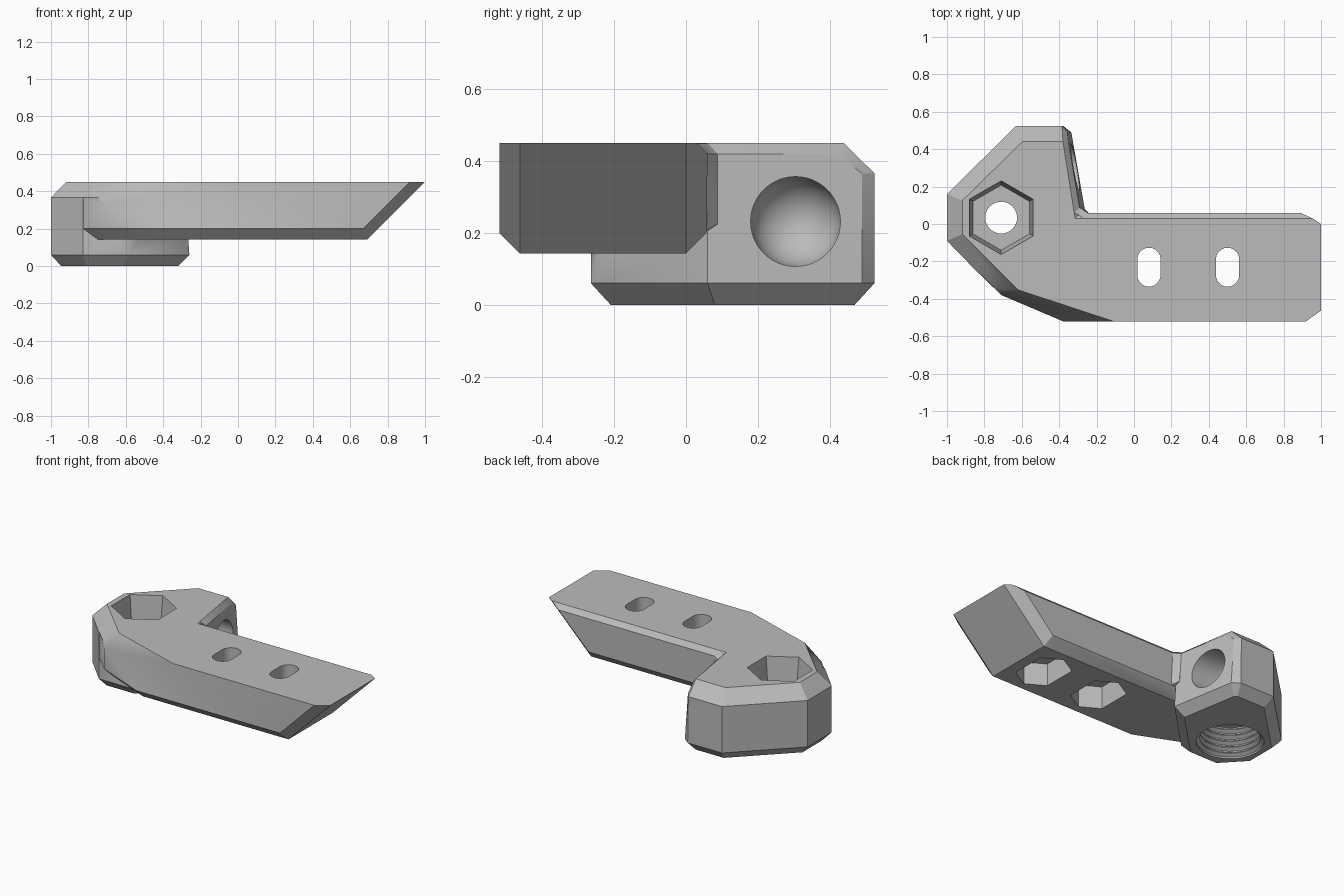
import bpy, bmesh, math
from mathutils import Matrix, Vector

if "Cube" in bpy.data.objects:
    bpy.data.objects.remove(bpy.data.objects["Cube"])

grey = bpy.data.materials.new("plain grey")
grey.diffuse_color = (0.5, 0.5, 0.5, 1)
grey.use_nodes = True
grey.node_tree.nodes["Principled BSDF"].inputs["Base Color"].default_value = grey.diffuse_color


def finish(bm, name):
    bmesh.ops.recalc_face_normals(bm, faces=bm.faces[:])
    me = bpy.data.meshes.new(name)
    bm.to_mesh(me)
    bm.free()
    me.materials.append(grey)
    ob = bpy.data.objects.new(name, me)
    bpy.context.collection.objects.link(ob)
    return ob


def hull(name, layers):
    """Convex solid from {height: [(x, y), ...]} outlines."""
    bm = bmesh.new()
    for z, pts in layers:
        for x, y in pts:
            bm.verts.new((x, y, z))
    res = bmesh.ops.convex_hull(bm, input=bm.verts[:])
    junk = {g for g in res["geom_interior"] + res["geom_unused"]
            if isinstance(g, bmesh.types.BMVert)}
    bmesh.ops.delete(bm, geom=list(junk), context='VERTS')
    bmesh.ops.dissolve_limit(bm, angle_limit=0.01, verts=bm.verts[:], edges=bm.edges[:])
    return finish(bm, name)


def lathe(name, profile, matrix, n=48):
    """Closed solid revolved about local z; profile runs from axis to axis."""
    bm = bmesh.new()
    vs = [bm.verts.new((r, 0, z)) for r, z in profile]
    es = [bm.edges.new(p) for p in zip(vs, vs[1:])]
    bmesh.ops.spin(bm, geom=vs + es, cent=(0, 0, 0), axis=(0, 0, 1),
                   angle=2 * math.pi, steps=n, use_duplicate=False)
    bmesh.ops.remove_doubles(bm, verts=bm.verts[:], dist=1e-4)
    bmesh.ops.transform(bm, matrix=matrix, verts=bm.verts[:])
    return finish(bm, name)


def ring(cx, cy, r, n, stretch=0.0):
    """Polygon with points on +-y, its halves pulled apart along y."""
    out = []
    for i in range(n):
        a = math.pi / 2 + 2 * math.pi * (i + (0.5 if n > 6 else 0)) / n
        s = math.sin(a)
        out.append((cx + r * math.cos(a), cy + r * s + math.copysign(stretch, s)))
    return out


CX, CY = -0.71, 0.034

# Hub: chamfered block whose right wall leans slightly
hub = hull("bracket", [
    (0.0, [(-.945, .135), (-.945, -.065), (-.81, -.21), (-.61, -.21),
           (-.32, .08), (-.385, .455), (-.4, .47), (-.605, .47)]),
    (0.06, [(-1, .16), (-1, -.09), (-.83, -.265), (-.585, -.265),
            (-.26, .06), (-.335, .49), (-.38, .525), (-.63, .525)]),
    (0.366, [(-1, .16), (-1, -.09), (-.83, -.265),
             (-.357, .49), (-.385, .525), (-.63, .525)]),
    (0.42, [(-.285, .06), (-.349, .42)]),
    (0.45, [(-.918, .125), (-.918, -.055), (-.79, -.18), (-.62, -.18),
            (-.315, .03), (-.38, .44), (-.597, .44)]),
])

# Arm: long bar with a sloping end and a faceted front left corner
arm = hull("arm", [
    (0.143, [(-.75, -.265), (-.685, -.33), (-.37, -.463), (.693, -.463),
             (.693, 0), (-.32, 0)]),
    (0.2, [(-.83, -.262), (-.71, -.38), (-.38, -.52), (.67, -.52),
           (.67, .057), (-.33, .057)]),
    (0.33, [(-.71, -.38)]),
    (0.366, [(-.98, -.11), (-.75, -.34)]),
    (0.42, [(.89, .06), (-.33, .06)]),
    (0.45, [(-.9, -.073), (-.622, -.351), (-.11, -.52), (.92, -.52),
            (1, -.463), (1, 0), (.955, .03), (-.35, .03)]),
])

# Small bevel filling the inner corner
fillet = hull("inner_corner", [
    (0.2, [(-.31, .04), (-.24, .05)]),
    (0.225, [(-.31, .09), (-.274, .088), (-.24, .058)]),
    (0.42, [(-.32, .09), (-.29, .088), (-.245, .058)]),
    (0.449, [(-.33, .07), (-.27, .03)]),
])

cutters = []

# Tapered hex pocket and bolt hole through the hub
cutters.append(hull("hex_pocket", [(0.27, ring(CX, CY, .174, 6)),
                                   (0.45, ring(CX, CY, .197, 6)),
                                   (0.5, ring(CX, CY, .203, 6))]))
cutters.append(lathe("bolt_hole", [(0, .1), (.085, .1), (.085, .4), (0, .4)],
                     Matrix.Translation((CX, CY, 0))))

# Threaded socket in the underside
thread = [(0, -.05), (.2, -.05), (.2, .01)]
for i in range(5):
    z = .01 + i * .04
    thread += [(.178, z + .014), (.178, z + .02), (.2, z + .034), (.2, z + .04)]
thread += [(0, .21)]
cutters.append(lathe("threaded_socket", thread, Matrix.Translation((CX, CY, 0))))

# Round-ended bore in the leaning wall
bore = [(0, .5), (.125, .5)]
bore += [(.125 * math.cos(a), -.125 * math.sin(a))
         for a in [math.pi / 2 * k / 8 for k in range(8)]] + [(0, -.125)]
cutters.append(lathe("side_bore", bore, Matrix.Translation((-.47, .305, .232))
                     @ Matrix.Rotation(math.pi / 2, 4, 'Y')))

# Slots with stretched nut pockets beneath
for x in (.08, .5):
    s = ring(x, -.231, .062, 32, .042)
    cutters.append(hull("slot", [(.1, s), (.5, s)]))
    p = ring(x, -.231, .14, 6, .042)
    cutters.append(hull("nut_pocket", [(.1, p), (.29, p)]))

# Join and cut
bpy.context.view_layer.objects.active = hub
for tools, op in (([arm, fillet], 'UNION'), (cutters, 'DIFFERENCE')):
    for t in tools:
        m = hub.modifiers.new("cut", 'BOOLEAN')
        m.operation, m.object, m.solver = op, t, 'EXACT'
        bpy.ops.object.modifier_apply(modifier=m.name)
        bpy.data.objects.remove(t, do_unlink=True)

bpy.ops.object.select_all(action='DESELECT')
hub.select_set(True)
bpy.ops.object.shade_smooth_by_angle(angle=math.radians(25))
